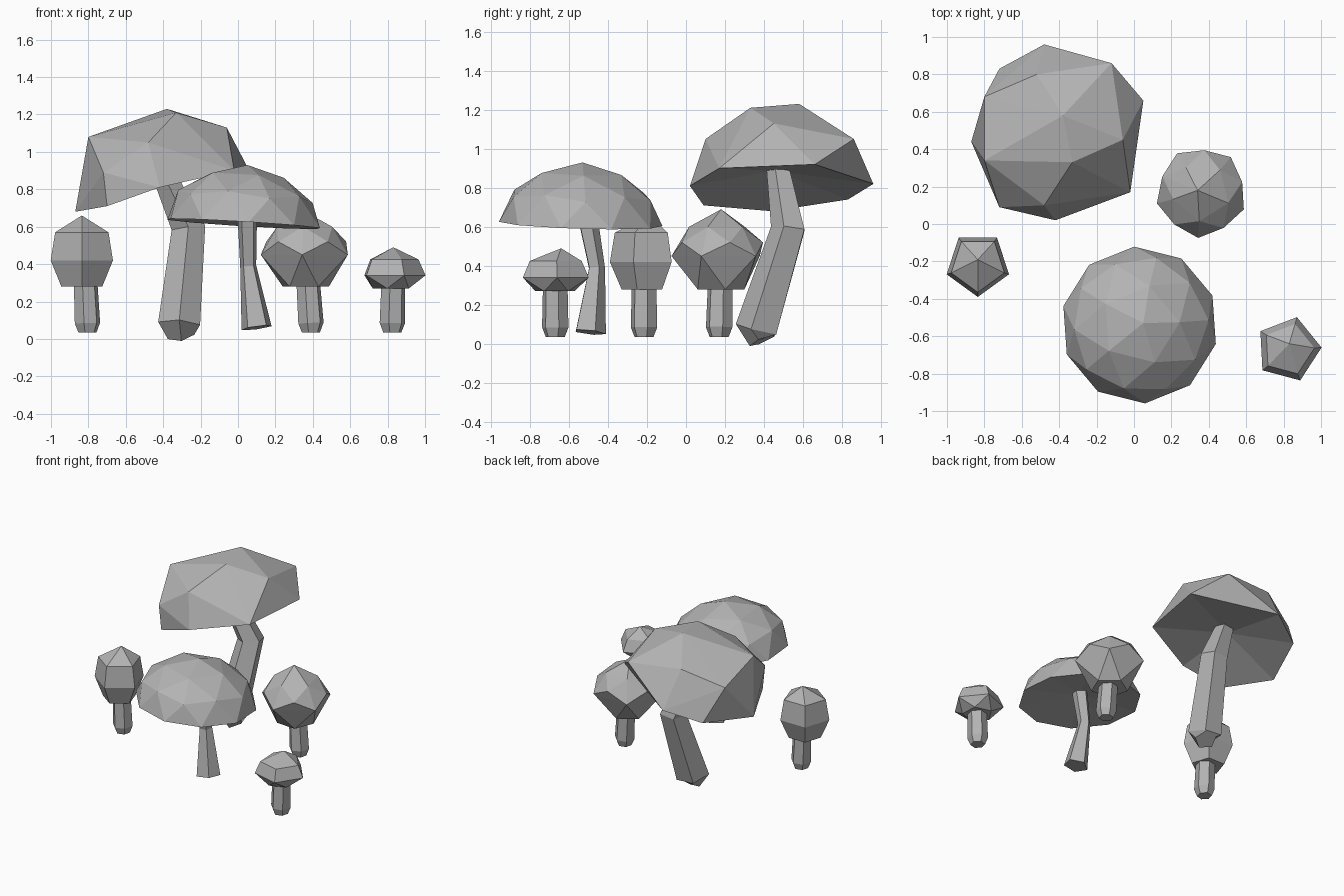
import bpy, bmesh
from math import cos, sin, radians, tau
from mathutils import Vector

old = bpy.data.objects.get("Cube")
if old:
    bpy.data.objects.remove(old, do_unlink=True)

# One flat colour for everything
GREY = (0.45, 0.45, 0.45, 1)
grey = bpy.data.materials.new("plain_grey")
grey.use_nodes = True
grey.diffuse_color = GREY
shader = grey.node_tree.nodes["Principled BSDF"]
shader.inputs["Base Color"].default_value = GREY
shader.inputs["Roughness"].default_value = 0.8


def finish(name, bm):
    """Turn a bmesh into a flat-shaded object."""
    bmesh.ops.recalc_face_normals(bm, faces=bm.faces[:])
    mesh = bpy.data.meshes.new(name)
    bm.to_mesh(mesh)
    bm.free()
    mesh.materials.append(grey)
    obj = bpy.data.objects.new(name, mesh)
    bpy.context.collection.objects.link(obj)
    return obj


def ring(x, y, z, radius, phase, sides=5, slope=(0, 0)):
    """Points of a regular polygon, lying on a plane that may slope."""
    points = []
    for i in range(sides):
        a = radians(phase) + tau * i / sides
        dx, dy = radius * cos(a), radius * sin(a)
        points.append((x + dx, y + dy, z + slope[0] * dx + slope[1] * dy))
    return points


def cap(name, rim, crown, dish=0.0):
    """Faceted shell over rim and crown points, with a dished underside."""
    bm = bmesh.new()
    rim_verts = [bm.verts.new(p) for p in rim]
    for p in crown:
        bm.verts.new(p)
    result = bmesh.ops.convex_hull(bm, input=bm.verts[:])
    spare = set(result["geom_interior"] + result["geom_unused"])
    spare = [v for v in spare if isinstance(v, bmesh.types.BMVert)]
    rim_verts = [v for v in rim_verts if v not in spare]
    bmesh.ops.delete(bm, geom=spare, context="VERTS")

    # Replace the flat bottom with a fan rising to a hub
    under = [f for f in bm.faces if all(v in rim_verts for v in f.verts)]
    bmesh.ops.delete(bm, geom=under, context="FACES")
    middle = sum((v.co for v in rim_verts), Vector()) / len(rim_verts)
    hub = bm.verts.new(middle + Vector((0, 0, dish)))
    for edge in [e for e in bm.edges if e.is_boundary]:
        bm.faces.new((*edge.verts, hub))
    return finish(name, bm)


def stem(name, path, radii, sides=5, phase=0):
    """Loft a polygon along a bent path."""
    bm = bmesh.new()
    path = [Vector(p) for p in path]
    loops = []
    for i, (centre, radius) in enumerate(zip(path, radii)):
        along = path[min(i + 1, len(path) - 1)] - path[max(i - 1, 0)]
        turn = Vector((0, 0, 1)).rotation_difference(along.normalized())
        loops.append([bm.verts.new(centre + turn @ Vector(p))
                      for p in ring(0, 0, 0, radius, phase, sides)])
    for low, high in zip(loops, loops[1:]):
        for i in range(sides):
            j = (i + 1) % sides
            bm.faces.new((low[i], low[j], high[j], high[i]))
    bm.faces.new(loops[0])
    bm.faces.new(loops[-1])
    return finish(name, bm)


# Tallest mushroom: irregular leaning cap on a bent stem
cap("tall_cap",
    rim=[(-.87, .44, .68), (-.70, .09, .71), (-.42, .02, .81), (-.02, .17, .90),
         (.05, .66, .92), (-.48, .96, .82), (-.72, .83, .74)],
    crown=[(-.38, .58, 1.23), (-.33, .33, 1.21), (-.06, .45, 1.13),
           (-.12, .86, 1.05), (-.80, .34, 1.08), (-.80, .68, .97),
           (-.72, .09, .89), (-.48, .10, 1.05), (-.52, .80, 1.08)],
    dish=0.09)
stem("tall_stem",
     [(-.305, .395, .02), (-.315, .37, .075), (-.265, .53, .59),
      (-.42, .47, .93)],
     [.075, .118, .095, .06], phase=-90)

# Wide mushroom: half-sphere cap with a ten-sided rim
WIDE = (.03, -.54)
LEAN = (-.06, -.03)
cap("wide_cap",
    rim=ring(*WIDE, .615, .42, 22, sides=10, slope=LEAN),
    crown=ring(*WIDE, .75, .37, 4, slope=LEAN)
    + ring(*WIDE, .775, .35, 40, slope=LEAN)
    + ring(*WIDE, .875, .215, 4, slope=LEAN)
    + [(.05, -.53, .93)],
    dish=0.05)
stem("wide_stem",
     [(.10, -.495, .06), (.055, -.46, .39), (.05, -.51, .66)],
     [.085, .045, .055], phase=20)

# Three small mushrooms: closed caps built from stacked rings
# Each ring is (height, radius, phase), from the bottom up
SMALL = {
    "round": dict(at=(.36, .17), tip=(.34, .18, .69),
                  rings=[(.28, .13, -58), (.45, .245, -94), (.52, .225, -58),
                         (.60, .155, -94)],
                  foot=(.39, .17), neck=(.375, .175)),
    "pointed": dict(at=(-.835, -.215), tip=(-.835, -.19, .66),
                    rings=[(.28, .115, -90), (.42, .175, -90), (.57, .15, -90)],
                    foot=(-.805, -.215), neck=(-.815, -.215)),
    "smallest": dict(at=(.825, -.67), tip=(.83, -.64, .49),
                     rings=[(.27, .105, 39), (.34, .178, 3), (.425, .14, 3)],
                     foot=(.825, -.67), neck=(.83, -.67)),
}
for label, m in SMALL.items():
    layers = [ring(*m["at"], z, r, turn) for z, r, turn in m["rings"]]
    crown = sum(layers[1:], []) + [m["tip"]]
    cap(label + "_cap", layers[0], crown)
    stem(label + "_stem",
         [(*m["foot"], .035), (*m["foot"], .085), (*m["neck"], .31)],
         [.05, .07, .065], sides=6, phase=15)
